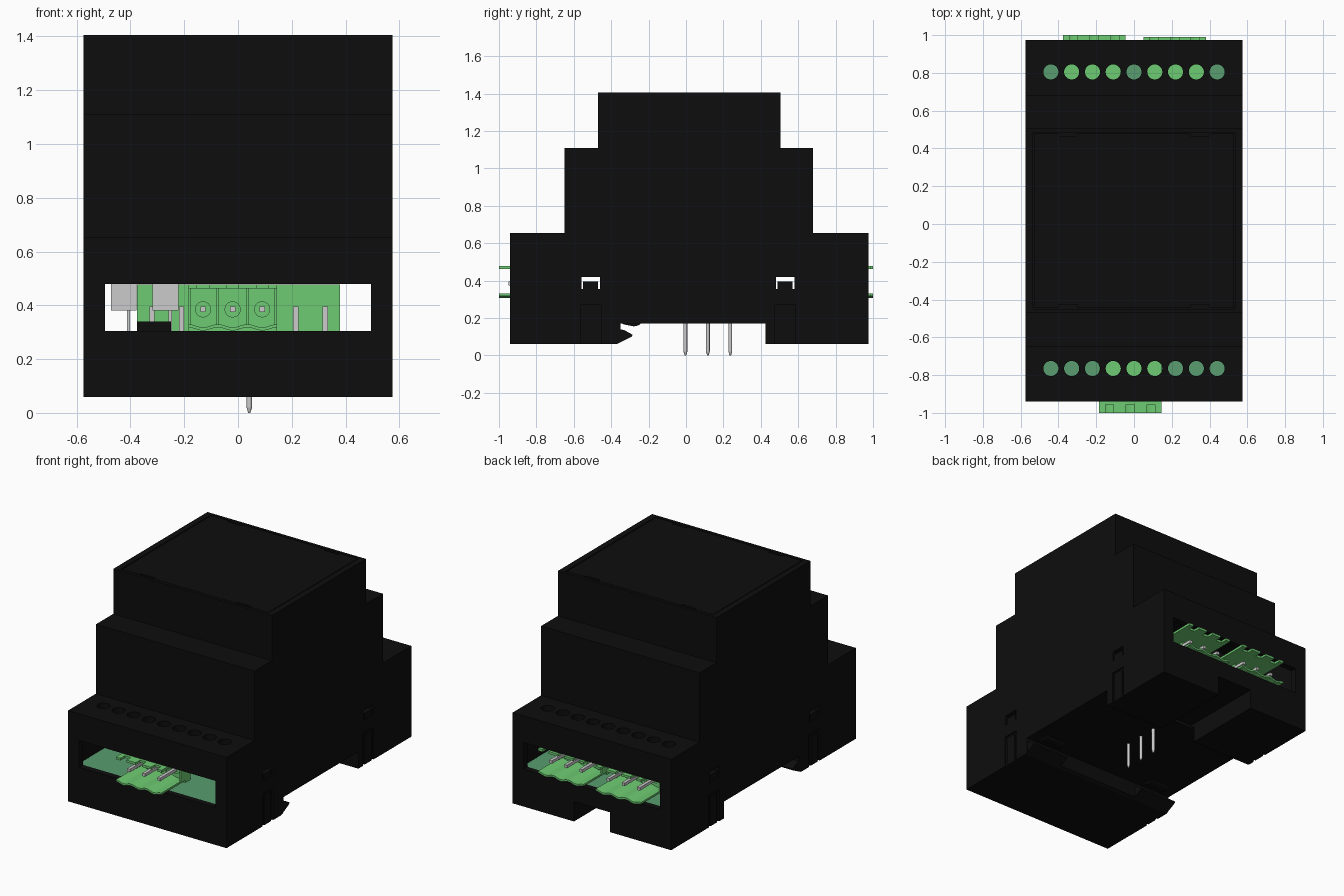
import bpy, bmesh, math
from mathutils import Matrix, Vector

if "Cube" in bpy.data.objects:
    bpy.data.objects.remove(bpy.data.objects["Cube"])


def material(name, rgb):
    m = bpy.data.materials.new(name)
    m.diffuse_color = (*rgb, 1)
    m.use_nodes = True
    m.node_tree.nodes["Principled BSDF"].inputs["Base Color"].default_value = m.diffuse_color
    return m


BLACK = material("black_plastic", (0.004, 0.004, 0.004))
GREEN = material("connector_green", (0.155, 0.6, 0.17))
BOARD = material("board_green", (0.1, 0.34, 0.16))


def box(bm, x0, x1, y0, y1, z0, z1):
    mid = Vector(((x0 + x1) / 2, (y0 + y1) / 2, (z0 + z1) / 2))
    size = (abs(x1 - x0), abs(y1 - y0), abs(z1 - z0), 1)
    bmesh.ops.create_cube(bm, size=1, matrix=Matrix.Translation(mid) @ Matrix.Diagonal(size))


def cyl(bm, loc, r, h, axis="Z", n=24, r2=None):
    rot = Matrix.Rotation(math.pi / 2, 4, "X") if axis == "Y" else Matrix()
    bmesh.ops.create_cone(bm, cap_ends=True, segments=n, radius1=r, radius2=r if r2 is None else r2,
                          depth=h, matrix=Matrix.Translation(loc) @ rot)


def prism(bm, pts, a, b, axis="X"):
    """Extrude a profile from a to b; points are (y,z) for X or (x,z) for Y."""
    def vert(p, t):
        return bm.verts.new((t, p[0], p[1]) if axis == "X" else (p[0], t, p[1]))
    lo, hi = [vert(p, a) for p in pts], [vert(p, b) for p in pts]
    faces = [bm.faces.new(lo), bm.faces.new(hi[::-1])]
    n = len(pts)
    for i in range(n):
        faces.append(bm.faces.new((lo[i], hi[i], hi[(i + 1) % n], lo[(i + 1) % n])))
    bmesh.ops.recalc_face_normals(bm, faces=faces)


def finish(bm, name, mat=None):
    me = bpy.data.meshes.new(name)
    bm.to_mesh(me)
    bm.free()
    ob = bpy.data.objects.new(name, me)
    bpy.context.collection.objects.link(ob)
    if mat:
        me.materials.append(mat)
    return ob


def activate(ob):
    bpy.ops.object.select_all(action="DESELECT")
    ob.select_set(True)
    bpy.context.view_layer.objects.active = ob


def smooth(ob):
    activate(ob)
    bpy.ops.object.shade_smooth_by_angle(angle=math.radians(35))


def cut(ob, cutter):
    mod = ob.modifiers.new("cut", "BOOLEAN")
    mod.operation, mod.solver, mod.object = "DIFFERENCE", "EXACT", cutter
    activate(ob)
    bpy.ops.object.modifier_apply(modifier=mod.name)
    bpy.data.objects.remove(cutter)


# Stepped housing shell with rail slot underneath
bm = bmesh.new()
prism(bm, [(-.94, .06), (-.37, .06), (-.35, .07), (-.35, .17), (.425, .17), (.425, .06), (.975, .06),
           (.975, .655), (.68, .655), (.68, 1.11), (.505, 1.11), (.505, 1.405), (-.47, 1.405),
           (-.47, 1.11), (-.65, 1.11), (-.65, .655), (-.94, .655)], -.575, .575)
shell = finish(bm, "housing_shell", BLACK)
bm = bmesh.new()
prism(bm, [(-.9, .1), (-.395, .1), (-.395, .21), (.47, .21), (.47, .1), (.935, .1), (.935, .615),
           (.64, .615), (.64, 1.07), (.465, 1.07), (.465, 1.36), (-.43, 1.36), (-.43, 1.07),
           (-.61, 1.07), (-.61, .615), (-.9, .615)], -.535, .535)
cut(shell, finish(bm, "cavity_cutter"))

# Windows, screw access holes, side slots, lid recess, latch notch
bm = bmesh.new()
box(bm, -.495, .495, -1.2, 1.2, .305, .48)
for y in (-.765, .805):
    for i in range(9):
        cyl(bm, ((i - 4) * .11, y, .63), .04, .1, n=32)
for s in (-1, 1):
    for y in (-.51, .53):
        box(bm, s * .515, s * .6, y - .05, y + .05, .355, .42)
        box(bm, s * .565, s * .6, y - .055, y + .055, .03, .27)
box(bm, -.535, .535, -.45, .485, 1.388, 1.45)
box(bm, -.13, .13, .4, 1.1, 0, .19)
cut(shell, finish(bm, "detail_cutter"))

# Snap tabs in the side slots
bm = bmesh.new()
for s in (-1, 1):
    for y in (-.51, .53):
        box(bm, s * .55, s * .573, y - .035, y + .035, .06, .255)
        box(bm, s * .535, s * .573, y - .04, y + .04, .355, .395)
finish(bm, "side_snap_tabs", BLACK)

# Lid panel
bm = bmesh.new()
box(bm, -.53, .53, -.445, .48, 1.385, 1.404)
lid = finish(bm, "lid_panel", BLACK)
bm = bmesh.new()
for x in (-.35, .35):
    box(bm, x - .05, x + .05, -.46, -.43, 1.39, 1.42)
    box(bm, x - .05, x + .05, .465, .5, 1.39, 1.42)
cut(lid, finish(bm, "lid_cutter"))

# Rail hooks on the front foot and latch channel in the back foot
bm = bmesh.new()
for s in (-1, 1):
    prism(bm, [(-.38, .06), (-.37, .06), (-.29, .1), (-.285, .11), (-.33, .135), (-.355, .14), (-.38, .14)],
          s * .3, s * .574)
    prism(bm, [(-.35, .175), (-.33, .165), (-.28, .155), (-.255, .16), (-.235, .175)], s * .35, s * .5)
finish(bm, "rail_hooks", BLACK)
bm = bmesh.new()
for s in (-1, 1):
    box(bm, s * .13, s * .16, .43, .97, .065, .2)
box(bm, -.16, .16, .43, .97, .19, .22)
finish(bm, "latch_channel", BLACK)

# Circuit board
bm = bmesh.new()
box(bm, -.53, .53, -.895, .93, .265, .302)
finish(bm, "circuit_board", BOARD)


# Three-way pin header: s is the side it faces, d is the distance out from the centre
def header(name, cx, s, tip):
    bm = bmesh.new()
    x0, x1 = cx - .165, cx + .165
    pins = [cx + k * .11 for k in (-1, 0, 1)]
    box(bm, x0, x1, s * .70, s * .75, .303, .475)
    box(bm, x0, x1, s * .70, s * (tip - .045), .463, .478)
    edges = [x0] + [p + e for p in pins for e in (-.022, .022)] + [x1]
    for a, b in zip(edges[::2], edges[1::2]):
        box(bm, a, b, s * (tip - .045), s * tip, .463, .478)
    # Scalloped lower tongue
    xs = [x0 + .33 * i / 24 for i in range(25)]
    wave = [.318 - .006 * math.cos((x - cx) / .11 * math.tau) for x in xs]
    prism(bm, [(x, z - .006) for x, z in zip(xs, wave)] +
          [(x, z + .006) for x, z in reversed(list(zip(xs, wave)))], s * .74, s * tip, "Y")
    for p in pins:
        cyl(bm, (p, s * .76, .385), .03, .03, "Y")
    for a in (x0, x0 + .105, x0 + .215, x1 - .01):
        box(bm, a, a + .01, s * .74, s * .80, .32, .47)
    smooth(finish(bm, name + "_body", GREEN))
    bm = bmesh.new()
    for p in pins:
        box(bm, p - .01, p + .01, s * .66, s * (tip - .05), .375, .395)
        box(bm, p - .01, p + .01, s * .66, s * .68, .23, .395)
    finish(bm, name + "_pins")


header("front_header", -.02, -1, 1.0)
header("back_left_header", -.21, 1, 1.0)
header("back_right_header", .215, 1, .99)

# Contact pins below the rail slot
bm = bmesh.new()
for y in (-.003, .117, .237):
    cyl(bm, (.042, y, .165), .01, .29, n=16)
    cyl(bm, (.042, y, .01), .004, .02, n=16, r2=.01)
smooth(finish(bm, "contact_pins"))

# Small components on the board
bm = bmesh.new()
for x in (-.425, -.27):
    box(bm, x - .048, x + .048, -.3, -.05, .38, .6)
    for y in (-.25, -.1):
        box(bm, x + .012, x + .024, y - .006, y + .006, .3, .38)
finish(bm, "board_components")
bm = bmesh.new()
box(bm, -.375, -.25, -.5, -.38, .3, .34)
finish(bm, "board_chip", BLACK)
